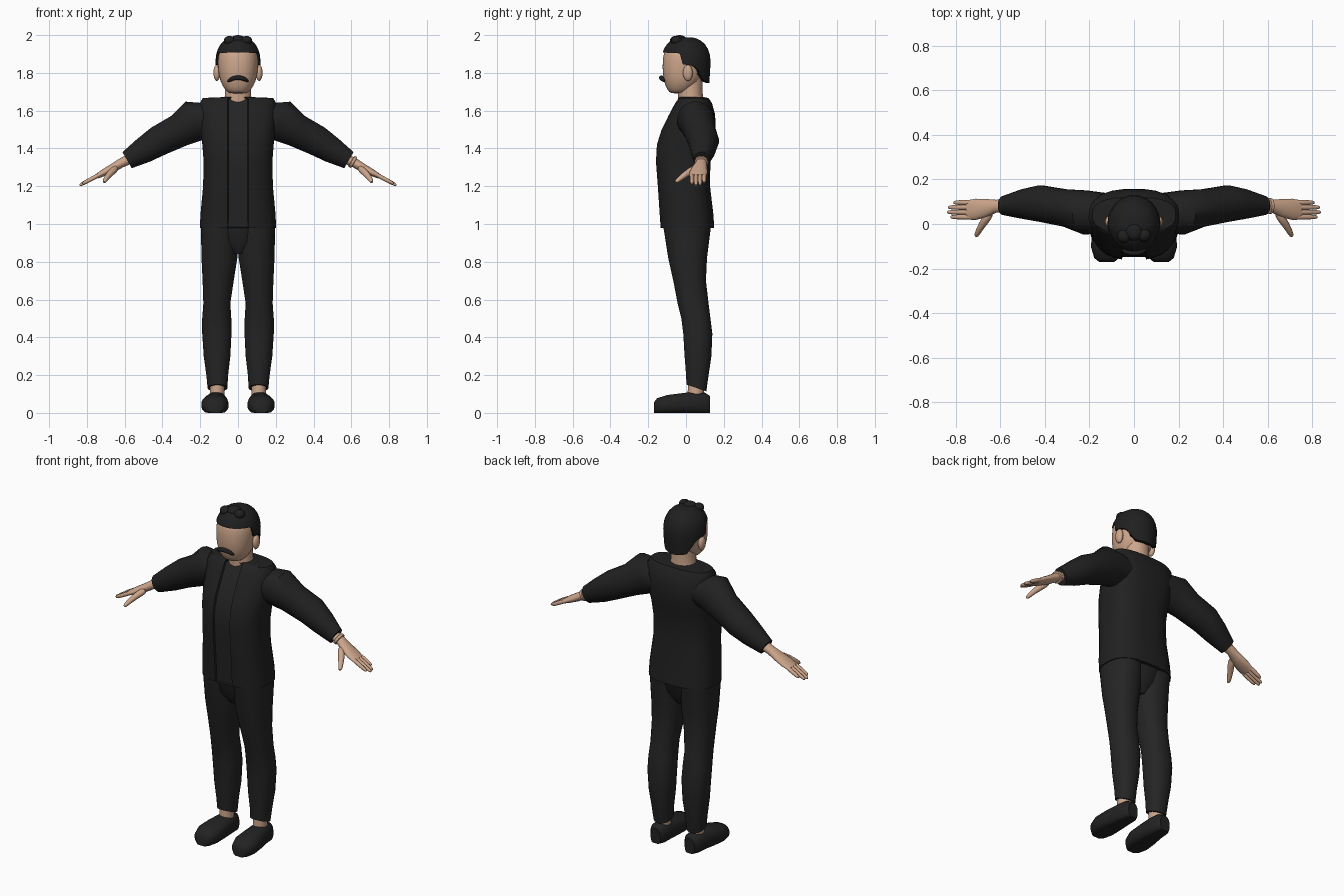
import bpy
import bmesh
from math import sin, cos, pi, copysign
from mathutils import Vector

if "Cube" in bpy.data.objects:
    bpy.data.objects.remove(bpy.data.objects["Cube"])


def material(name, r, g, b):
    m = bpy.data.materials.new(name)
    m.use_nodes = True
    m.diffuse_color = (r, g, b, 1)
    node = m.node_tree.nodes["Principled BSDF"]
    node.inputs["Base Color"].default_value = (r, g, b, 1)
    node.inputs["Roughness"].default_value = 0.8
    return m


SKIN = material("skin", 0.61, 0.38, 0.26)
JACKET = material("jacket black", 0.015, 0.015, 0.015)
SHIRT = material("shirt black", 0.017, 0.017, 0.017)
TROUSERS = material("trouser black", 0.018, 0.018, 0.018)
HAIR = material("hair black", 0.014, 0.014, 0.014)
SHOE = material("shoe black", 0.016, 0.016, 0.016)


def finish(name, bm, mats, subdivide=0):
    bmesh.ops.recalc_face_normals(bm, faces=bm.faces)
    me = bpy.data.meshes.new(name)
    bm.to_mesh(me)
    bm.free()
    ob = bpy.data.objects.new(name, me)
    bpy.context.collection.objects.link(ob)
    for m in mats:
        me.materials.append(m)
    if subdivide:
        ob.modifiers.new("smooth", "SUBSURF").levels = subdivide
        ob.modifiers["smooth"].render_levels = subdivide
    bpy.ops.object.select_all(action="DESELECT")
    ob.select_set(True)
    bpy.context.view_layer.objects.active = ob
    bpy.ops.object.shade_smooth_by_angle(angle=0.8)
    return ob


def ring(center, u, v, n=24, power=1.0):
    """Closed super-ellipse around a centre."""
    pts = []
    for i in range(n):
        a = 2 * pi * (i + 0.5) / n
        c, s = cos(a), sin(a)
        pts.append(Vector(center) + Vector(u) * copysign(abs(c) ** power, c)
                   + Vector(v) * copysign(abs(s) ** power, s))
    return pts


def level(z, x0, x1, y0, y1, power=1.0, tilt=0.0):
    return ring(((x0 + x1) / 2, (y0 + y1) / 2, z), ((x1 - x0) / 2, 0, 0),
                (0, (y1 - y0) / 2, tilt), 24, power)


def loft_mesh(rings, side=1):
    bm = bmesh.new()
    rows = [[bm.verts.new((p.x * side, p.y, p.z)) for p in r] for r in rings]
    n = len(rows[0])
    for a, b in zip(rows, rows[1:]):
        for i in range(n):
            j = (i + 1) % n
            bm.faces.new((a[i], a[j], b[j], b[i]))
    bm.faces.new(rows[0])
    bm.faces.new(rows[-1])
    return bm


def loft(name, rings, mat, side=1, subdivide=0):
    return finish(name, loft_mesh(rings, side), [mat], subdivide)


def tube(name, path, radii, mat, side=1, flat=1.0):
    """Round tube with rounded look along a short path."""
    pts = [Vector(p) for p in path]
    rings = []
    for i, p in enumerate(pts):
        t = (pts[min(i + 1, len(pts) - 1)] - pts[max(i - 1, 0)]).normalized()
        u = t.cross(Vector((0.5, 0, 0.86))).normalized()
        rings.append(ring(p, u * radii[i], t.cross(u) * radii[i] * flat, 8))
    return loft(name, rings, mat, side, 1)


def ball(name, center, size, mat):
    bm = bmesh.new()
    bmesh.ops.create_uvsphere(bm, u_segments=16, v_segments=10, radius=1)
    bmesh.ops.scale(bm, vec=size, verts=bm.verts)
    bmesh.ops.translate(bm, vec=center, verts=bm.verts)
    return finish(name, bm, [mat])


# Jacket body, with a recessed strip of shirt down the open front
body = [(0.98, .203, -.135, .15), (1.05, .2, -.14, .146), (1.2, .186, -.15, .128),
        (1.33, .183, -.16, .13), (1.42, .19, -.155, .142), (1.5, .2, -.13, .158),
        (1.58, .205, -.09, .155), (1.64, .203, -.058, .138),
        (1.667, .188, -.038, .12), (1.672, .072, -.034, .092)]
rings = []
for z, w, front, back in body:
    r = level(z, -w, w, front, back, 0.75)
    for k in (17, 18):
        r[k].x = copysign(min(.055, .45 * w), r[k].x)
    rings.append(r)
bm = loft_mesh(rings)
bmesh.ops.recalc_face_normals(bm, faces=bm.faces)
strip = [f for f in bm.faces if len(f.verts) == 4 and f.calc_center_median().y < 0
         and max(abs(v.co.x) for v in f.verts) < .0551
         and abs(f.calc_center_median().x) < .001]
bmesh.ops.inset_region(bm, faces=strip, thickness=.004, depth=-.01)
for f in strip:
    f.material_index = 1
finish("jacket", bm, [JACKET, SHIRT])

# Hips joining the legs under the jacket
loft("hips", [level(.84, -.05, .05, -.06, .07), level(.9, -.13, .13, -.10, .11),
              level(.99, -.19, .19, -.12, .135)], TROUSERS)

# Neck and head
loft("neck", [level(1.6, -.08, .08, -.04, .095), level(1.67, -.071, .071, -.042, .09),
              level(1.72, -.068, .068, -.045, .088), level(1.8, -.07, .07, -.04, .09)], SKIN)
skull = [(1.69, .045, -.08, 0), (1.705, .066, -.098, .03), (1.75, .094, -.116, .075),
         (1.8, .104, -.125, .1), (1.86, .109, -.125, .112), (1.92, .103, -.118, .108),
         (1.96, .07, -.08, .07)]
loft("head", [level(z, -w, w, f, b, .9) for z, w, f, b in skull], SKIN, 1, 1)

# Hair cap with a hairline that drops from brow to nape
hairline = [(0, 1.908), (1.3, 1.905), (1.42, 1.845), (1.8, 1.84), (2.05, 1.825),
            (2.45, 1.755), (3.2, 1.745)]


def hair_bottom(d):
    for (a, za), (b, zb) in zip(hairline, hairline[1:]):
        if d <= b:
            return za + (zb - za) * (d - a) / (b - a)
    return hairline[-1][1]


rows = []
for k in range(-1, 10):
    row = []
    for i in range(48):
        a = 2 * pi * i / 48
        low = hair_bottom(min(a, 2 * pi - a))
        z = low + (1.988 - low) * sin(max(k, 0) / 9.4 * pi / 2)
        up = (z - 1.85) / .14
        s = (1 - up ** 2.4) ** (1 / 2.4) if up > 0 else 1 + .07 * up
        s *= .85 if k < 0 else 1
        row.append(Vector((sin(a) * .119 * s, -cos(a) * .13 * s, z)))
    rows.append(row)
loft("hair", rows, HAIR)
for i, (x, y, r) in enumerate([(0, -.035, .04), (-.045, -.055, .03), (.045, -.05, .03)]):
    ball(f"hair_tuft_{i + 1}", (x, y, 1.975 - .1 * abs(x)), (r, r, .025), HAIR)

# Moustache
tube("moustache", [(-.056, -.112, 1.752), (-.035, -.128, 1.77), (0, -.132, 1.777),
                   (.035, -.128, 1.77), (.056, -.112, 1.752)],
     [.007, .013, .014, .013, .007], HAIR)

# Limbs and other mirrored parts
UP = Vector((.5, 0, .86))


def arm_ring(x, z, y, width, height):
    return ring((x, y, z), (0, width, 0), UP * height, 20)


for side, word in ((1, "left"), (-1, "right")):
    ball(f"{word}_ear", (side * .112, .01, 1.8), (.018, .026, .043), SKIN)

    sleeve = [(.13, 1.555, .05, .09, .1), (.22, 1.55, .052, .1, .115),
              (.31, 1.495, .072, .085, .09), (.42, 1.44, .092, .083, .082),
              (.5, 1.39, .09, .067, .07), (.587, 1.338, .083, .043, .05)]
    loft(f"{word}_sleeve", [arm_ring(*s) for s in sleeve], JACKET, side)

    palm = [(.57, 1.346, .083, .03, .028), (.62, 1.322, .08, .029, .025),
            (.66, 1.298, .072, .04, .023), (.71, 1.272, .066, .048, .019),
            (.748, 1.252, .063, .044, .013)]
    loft(f"{word}_palm", [arm_ring(*p) for p in palm], SKIN, side)

    fingers = [("little", .1, .812), ("ring", .076, .836),
               ("middle", .052, .84), ("index", .028, .825)]
    for label, y, tip in fingers:
        path = [(x, y + (.063 - y) * .1, 1.268 - (x - .72) * .53)
                for x in (.72, .77, tip - .012, tip)]
        tube(f"{word}_{label}_finger", path, [.013, .0125, .011, .006], SKIN, side)
    tube(f"{word}_thumb", [(.64, .055, 1.30), (.67, .015, 1.275), (.692, -.02, 1.25),
                           (.706, -.047, 1.228), (.71, -.057, 1.22)],
         [.02, .021, .016, .013, .007], SKIN, side)

    leg = [(.2, .052, .168, 0, .12), (.3, .04, .182, -.008, .135),
           (.42, .034, .19, -.015, .14), (.5, .035, .19, -.025, .13),
           (.58, .04, .184, -.045, .12), (.7, .022, .188, -.068, .106),
           (.82, .003, .194, -.095, .112), (.98, -.002, .197, -.12, .132)]
    hem = level(.132, .056, .161, .002, .108, .9, -.018)
    loft(f"{word}_trouser_leg", [hem] + [level(*r, .9) for r in leg], TROUSERS, side)
    loft(f"{word}_ankle", [level(.07, .072, .148, .008, .092),
                           level(.18, .07, .15, .01, .1)], SKIN, side)

    shoe = [(-.17, .122, .035, .055), (-.153, .123, .056, .078), (-.1, .122, .073, .095),
            (-.03, .119, .067, .104), (.04, .114, .056, .112), (.1, .112, .051, .108),
            (.127, .112, .032, .09)]
    rings = [ring((x, y, .45 * h), (w, 0, 0), (0, 0, .55 * h), 20, .85) for y, x, w, h in shoe]
    for r in rings:
        for p in r:
            p.z = max(p.z, 0)
    loft(f"{word}_shoe", rings, SHOE, side)

# Band on the left wrist
band = [arm_ring(.6 + d, 1.333 - d * .55, .081, w, w * .95)
        for d, w in ((0, .03), (.002, .036), (.014, .036), (.016, .03))]
loft("wrist_band", band, SKIN)
